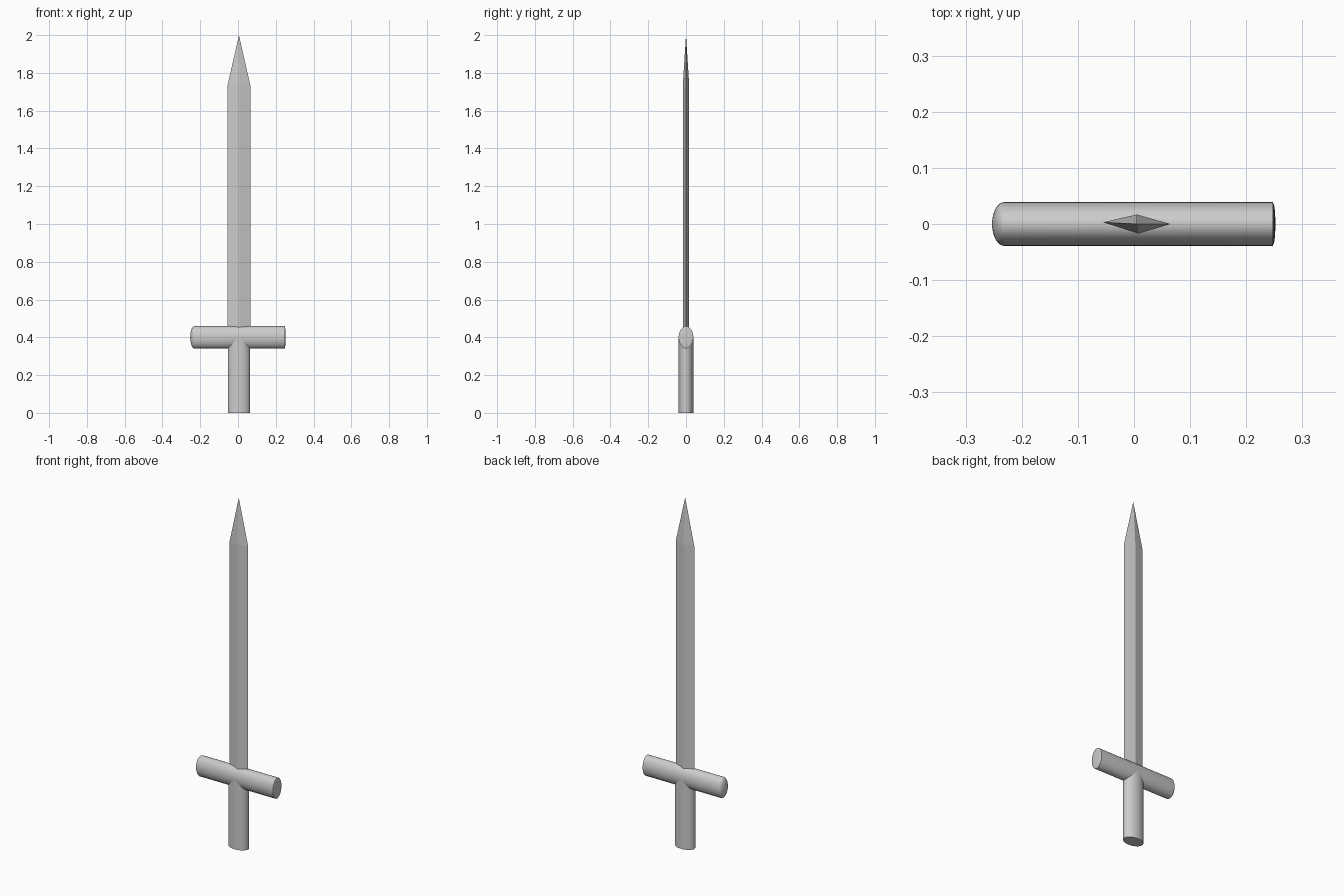
import bpy, bmesh, math
from mathutils import Vector

if "Cube" in bpy.data.objects:
    bpy.data.objects.remove(bpy.data.objects["Cube"])

RY, RL = 0.039, 0.059   # short and long radii shared by grip and guard
CX, GZ = 0.005, 0.40    # blade axis x, guard height
SIDES = 32


def loft(name, rings, smooth=True):
    """Join rings of points; a one-point ring makes a tip, end rings are capped."""
    bm = bmesh.new()
    loops = [[bm.verts.new(p) for p in ring] for ring in rings]
    for a, b in zip(loops, loops[1:]):
        n = max(len(a), len(b))
        for i in range(n):
            j = (i + 1) % n
            quad = [a[i % len(a)], a[j % len(a)], b[j % len(b)], b[i % len(b)]]
            bm.faces.new(list(dict.fromkeys(quad)))
    for end in (loops[0], loops[-1]):
        if len(end) > 2:
            bm.faces.new(end)
    bmesh.ops.recalc_face_normals(bm, faces=bm.faces)
    me = bpy.data.meshes.new(name)
    bm.to_mesh(me)
    bm.free()
    ob = bpy.data.objects.new(name, me)
    bpy.context.collection.objects.link(ob)
    if smooth:
        bpy.ops.object.select_all(action='DESELECT')
        bpy.context.view_layer.objects.active = ob
        ob.select_set(True)
        bpy.ops.object.shade_smooth_by_angle(angle=math.radians(30))
    return ob


def ellipse(center, u, v):
    """Ring of points round center with half axes u and v."""
    c, u, v = Vector(center), Vector(u), Vector(v)
    angles = [2 * math.pi * i / SIDES for i in range(SIDES)]
    return [c + u * math.cos(t) + v * math.sin(t) for t in angles]


def guard_ring(x, s):
    return ellipse((x, 0, GZ), (0, RY * s, 0), (0, 0, RL * s))


# Grip: oval cylinder standing on the ground
loft("grip", [ellipse((CX, 0, z), (RL, 0, 0), (0, RY, 0)) for z in (0, GZ)])

# Crossguard: oval bar, rounded left end and nearly flat right end
rings = [[(-0.253, 0, GZ)]]
for i in range(1, 9):
    t = math.pi / 2 * i / 8
    rings.append(guard_ring(-0.231 - 0.022 * math.cos(t), math.sin(t)))
rings.append(guard_ring(0.248, 1))
for i in range(5):
    t = math.pi / 2 * i / 5
    rings.append(guard_ring(0.248 + 0.004 * math.sin(t), 0.95 * math.cos(t)))
rings.append([(0.252, 0, GZ)])
loft("crossguard", rings)

# Blade: flat diamond section running to a point
section = [(-0.055, 0.003), (0.008, -0.017), (0.065, 0), (CX, 0.017)]
loft("blade", [[(x, y, z) for x, y in section] for z in (GZ, 1.735)]
     + [[(CX, 0, 2.0)]], smooth=False)
